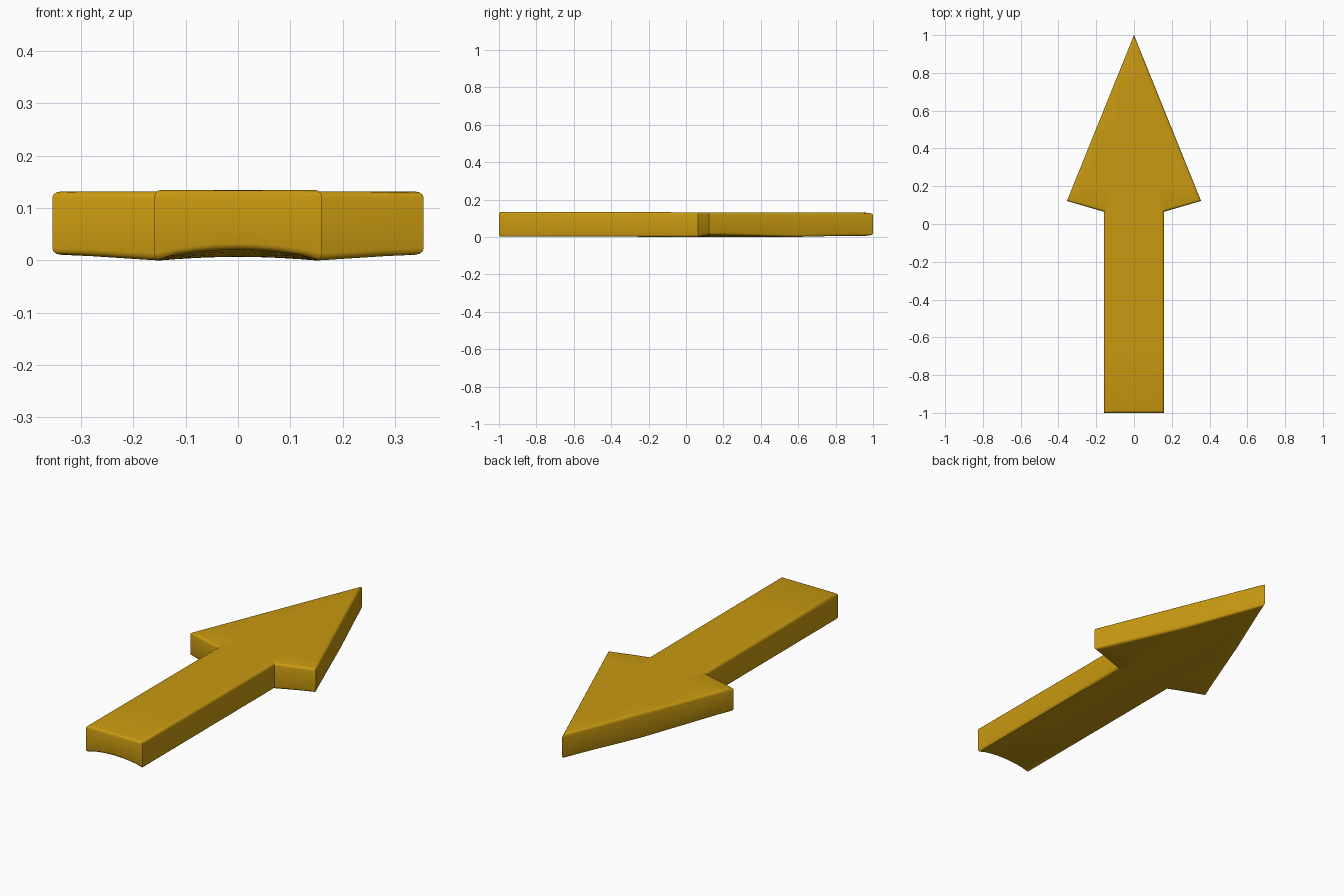
import bpy, bmesh, math

if "Cube" in bpy.data.objects:
    bpy.data.objects.remove(bpy.data.objects["Cube"])

THICK = 0.13
half = [(0.16, -1.0), (0.16, 0.065), (0.355, 0.122)]
outline = half + [(0.0, 1.0)] + [(-x, y) for x, y in reversed(half)]

# Arrow plate: outline extruded upwards
bm = bmesh.new()
face = bm.faces.new([bm.verts.new((x, y, 0)) for x, y in outline])
ext = bmesh.ops.extrude_face_region(bm, geom=[face])
for v in ext["geom"]:
    if isinstance(v, bmesh.types.BMVert):
        v.co.z = THICK
bmesh.ops.recalc_face_normals(bm, faces=bm.faces)

# Softened upper and lower rims
rims = [e for e in bm.edges if abs(e.verts[0].co.z - e.verts[1].co.z) < 1e-6]
bmesh.ops.bevel(bm, geom=rims, offset=0.013, segments=3, profile=0.5,
                affect='EDGES', clamp_overlap=True)

# Cross cuts so the underside can be curved
def cut(co, no):
    bmesh.ops.bisect_plane(bm, geom=bm.verts[:] + bm.edges[:] + bm.faces[:],
                           dist=1e-5, plane_co=co, plane_no=no)

for y in (0.064, -0.65, -0.3, 0.0, 0.2, 0.45, 0.7):
    cut((0, y, 0), (0, 1, 0))
for i in range(-7, 8):
    cut((i * 0.04, 0, 0), (1, 0, 0))

# Hollow under the shaft, slight lift towards the barbs, gently sloping top
def underside(x, y):
    a = abs(x)
    if a > 0.15:
        return 0.003 + 0.011 * min(1, (a - 0.15) / 0.17)
    tail = max(0.0, min(1.0, (0.1 - y) / 1.1))
    edge = 0.003 + 0.004 * tail
    hollow = 0.007 + 0.010 * tail
    return edge + hollow * (1 - (a / 0.15) ** 2)

for v in bm.verts:
    x, y, z = v.co
    t = z / THICK
    low = underside(x, y)
    top = 0.1355 - 0.0025 * y
    v.co.z = low + (top - low) * t

low = min(v.co.z for v in bm.verts)
for v in bm.verts:
    v.co.z -= low
bmesh.ops.triangulate(bm, faces=[f for f in bm.faces if len(f.verts) > 4])

mesh = bpy.data.meshes.new("arrow")
bm.to_mesh(mesh)
bm.free()
arrow = bpy.data.objects.new("arrow", mesh)
bpy.context.collection.objects.link(arrow)

# Golden yellow paint
gold = bpy.data.materials.new("golden_yellow")
gold.diffuse_color = (0.58, 0.32, 0.005, 1)
gold.use_nodes = True
gold.node_tree.nodes["Principled BSDF"].inputs["Base Color"].default_value = gold.diffuse_color
mesh.materials.append(gold)

bpy.context.view_layer.objects.active = arrow
arrow.select_set(True)
bpy.ops.object.shade_smooth_by_angle(angle=math.radians(35))
